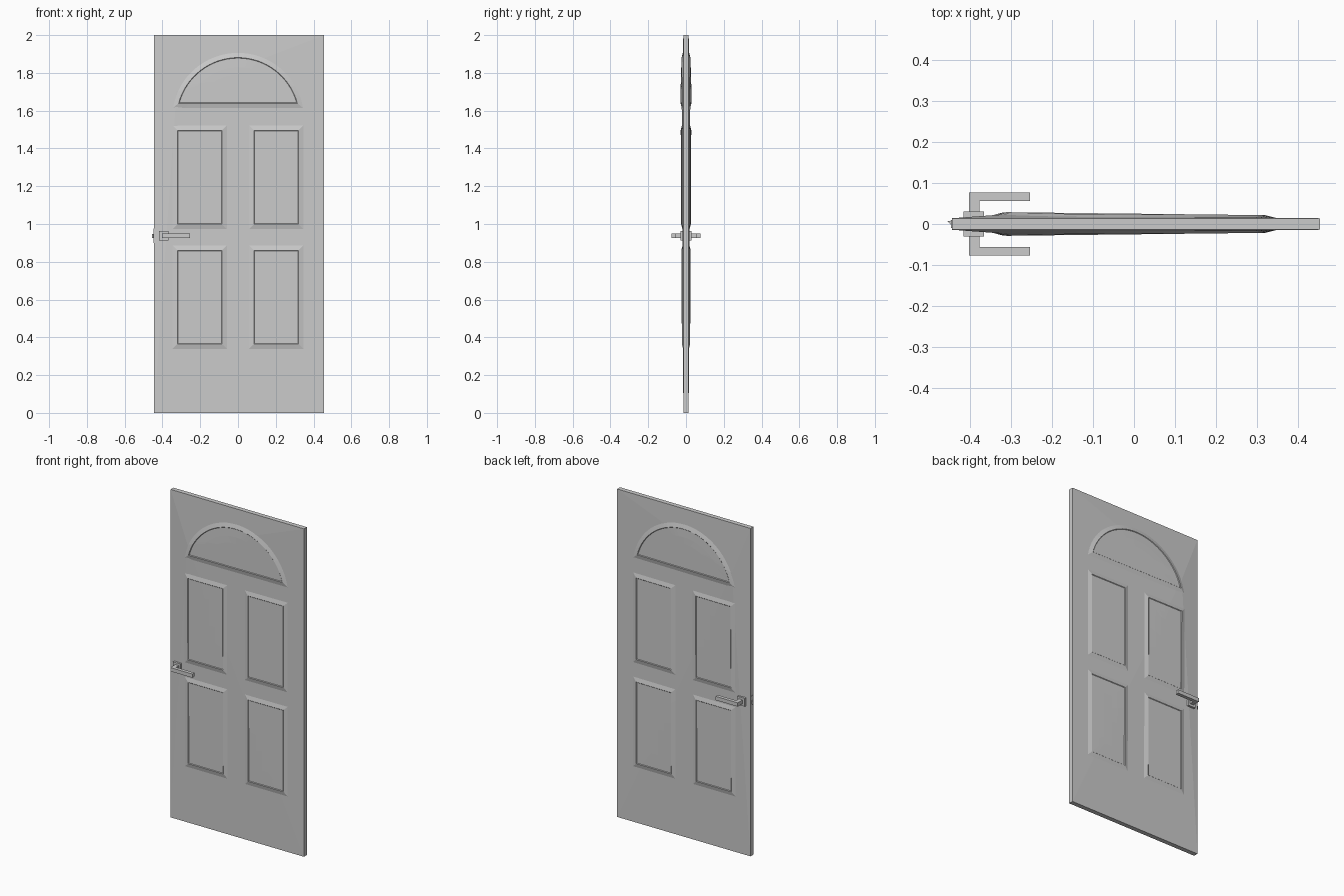
import bpy, bmesh, math

if "Cube" in bpy.data.objects:
    bpy.data.objects.remove(bpy.data.objects["Cube"])

grey = bpy.data.materials.new("light_grey")
grey.diffuse_color = (0.6, 0.6, 0.6, 1)
grey.use_nodes = True
grey.node_tree.nodes["Principled BSDF"].inputs["Base Color"].default_value = grey.diffuse_color

X0, X1, H = -0.445, 0.455, 2.0      # slab extents
AX, AZ = -0.325, 1.70               # fullest point of the slightly swollen faces
EDGE, SWELL = 0.014, 0.009


def depth(x, z):
    """Half thickness of the door at a point on its face."""
    return EDGE + SWELL * max(0, min((x - X0) / (AX - X0), (X1 - x) / (X1 - AX),
                                     z / AZ, (H - z) / (H - AZ)))


def finish(bm, name):
    bmesh.ops.recalc_face_normals(bm, faces=bm.faces)
    me = bpy.data.meshes.new(name)
    bm.to_mesh(me)
    bm.free()
    me.materials.append(grey)
    ob = bpy.data.objects.new(name, me)
    bpy.context.collection.objects.link(ob)
    return ob


def box(name, x0, x1, y0, y1, z0, z1):
    bm = bmesh.new()
    bmesh.ops.create_cube(bm, size=1)
    for v in bm.verts:
        v.co = (x1 if v.co.x > 0 else x0, y1 if v.co.y > 0 else y0, z1 if v.co.z > 0 else z0)
    return finish(bm, name)


# door slab with both faces rising gently to one high point
bm = bmesh.new()
corners = [(X0, 0), (X1, 0), (X1, H), (X0, H)]
front, back = ([bm.verts.new((x, s * EDGE, z)) for x, z in corners] for s in (-1, 1))
for ring, s in ((front, -1), (back, 1)):
    peak = bm.verts.new((AX, s * depth(AX, AZ), AZ))
    for i in range(4):
        bm.faces.new((ring[i], ring[(i + 1) % 4], peak))
for i in range(4):
    j = (i + 1) % 4
    bm.faces.new((front[i], front[j], back[j], back[i]))
finish(bm, "door_slab")


def rect_outline(x0, x1, z0, z1):
    def ring(d):
        c = [(x0 + d, z0 + d), (x1 - d, z0 + d), (x1 - d, z1 - d), (x0 + d, z1 - d)]
        n = 8
        return [(c[i][0] + (c[(i + 1) % 4][0] - c[i][0]) * k / n,
                 c[i][1] + (c[(i + 1) % 4][1] - c[i][1]) * k / n)
                for i in range(4) for k in range(n)]
    return ring


def arch_outline(half, base, top):
    rise = top - base
    rad = (half ** 2 + rise ** 2) / (2 * rise)
    cz = top - rad

    def ring(d):
        r, b = rad - d, base + d
        a = math.asin((b - cz) / r)
        n, m = 32, 12
        pts = [(r * math.cos(a + (math.pi - 2 * a) * k / n),
                cz + r * math.sin(a + (math.pi - 2 * a) * k / n)) for k in range(n + 1)]
        w = r * math.cos(a)
        return pts + [(-w + 2 * w * k / m, b) for k in range(1, m)]
    return ring


def panel(name, outline, s):
    """Sloped moulding with a slightly lower field, following the face."""
    bm = bmesh.new()
    prev = None
    for inset, lift in ((0, -0.001), (0.029, 0.006), (0.032, 0.003), (0.08, 0.003), (0.12, 0.003)):
        ring = [bm.verts.new((x, s * (depth(x, z) + lift), z)) for x, z in outline(inset)]
        if prev:
            n = len(ring)
            for i in range(n):
                j = (i + 1) % n
                bm.faces.new((prev[i], prev[j], ring[j], ring[i]))
        prev = ring
    bm.faces.new(prev)
    bm.normal_update()
    ob = finish(bm, name)
    # an open shell: make sure it faces outward
    if ob.data.polygons[-1].normal.y * s < 0:
        ob.data.flip_normals()


for side, s in (("front", -1), ("back", 1)):
    # four rectangular panels and the arched one
    for lr, x0, x1 in (("left", -0.35, -0.055), ("right", 0.055, 0.35)):
        for level, z0, z1 in (("lower", 0.335, 0.89), ("upper", 0.97, 1.525)):
            panel(f"{side}_{level}_{lr}_panel", rect_outline(x0, x1, z0, z1), s)
    panel(f"{side}_arched_panel", arch_outline(0.35, 1.61, 1.91), s)
    # handle: rose plate, neck and lever
    box(f"{side}_handle_plate", -0.417, -0.367, *sorted((s * 0.012, s * 0.03)), 0.912, 0.962)
    box(f"{side}_handle_neck", -0.403, -0.378, *sorted((s * 0.028, s * 0.056)), 0.926, 0.949)
    box(f"{side}_handle_lever", -0.403, -0.254, *sorted((s * 0.056, s * 0.077)), 0.926, 0.949)

# latch: face plate and wedge bolt on the closing edge
box("latch_plate", -0.447, -0.44, -0.010, 0.010, 0.90, 0.975)
bm = bmesh.new()
lo, hi = ([bm.verts.new((x, y, z)) for x, y in ((-0.44, -0.009), (-0.44, 0.009), (-0.456, 0.007))]
          for z in (0.927, 0.948))
bm.faces.new(lo)
bm.faces.new(hi)
for i in range(3):
    j = (i + 1) % 3
    bm.faces.new((lo[i], lo[j], hi[j], hi[i]))
finish(bm, "latch_bolt")
